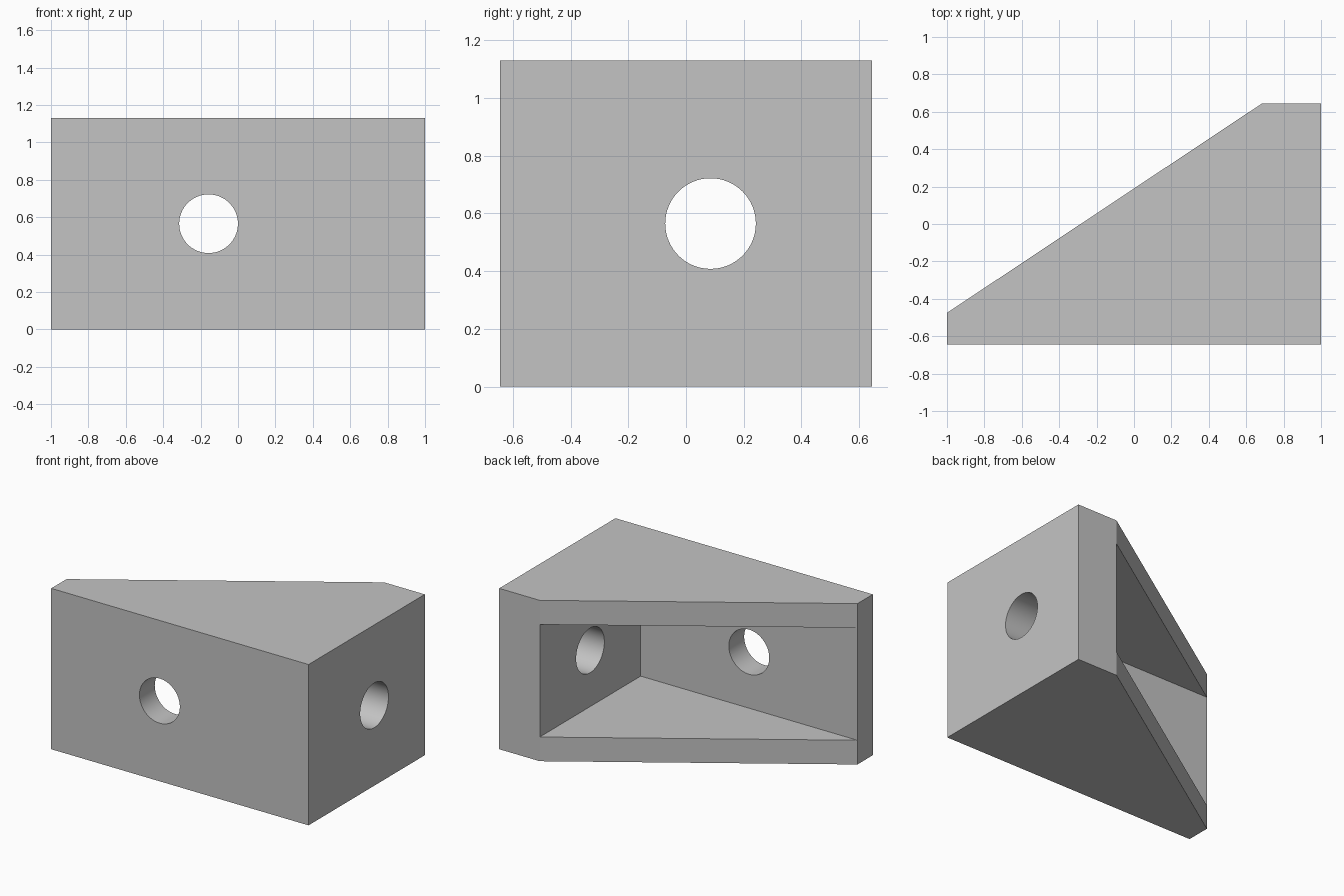
import bpy, bmesh, math
from mathutils import Matrix

if "Cube" in bpy.data.objects:
    bpy.data.objects.remove(bpy.data.objects["Cube"], do_unlink=True)

HEIGHT, WALL, RADIUS = 1.13, 0.17, 0.157
FRONT, BACK = -0.645, 0.645
INNER_X, INNER_Y = 0.685, FRONT + WALL

grey = bpy.data.materials.new("light grey")
grey.use_nodes = True
grey.diffuse_color = (0.55, 0.55, 0.55, 1)
grey.node_tree.nodes["Principled BSDF"].inputs["Base Color"].default_value = (0.55, 0.55, 0.55, 1)


def add_object(name, bm):
    bmesh.ops.recalc_face_normals(bm, faces=bm.faces)
    mesh = bpy.data.meshes.new(name)
    bm.to_mesh(mesh)
    bm.free()
    mesh.materials.append(grey)
    obj = bpy.data.objects.new(name, mesh)
    bpy.context.collection.objects.link(obj)
    return obj


def prism(name, outline, bottom, top):
    bm = bmesh.new()
    face = bm.faces.new([bm.verts.new((x, y, bottom)) for x, y in outline])
    moved = bmesh.ops.extrude_face_region(bm, geom=[face])["geom"]
    verts = [v for v in moved if isinstance(v, bmesh.types.BMVert)]
    bmesh.ops.translate(bm, verts=verts, vec=(0, 0, top - bottom))
    return add_object(name, bm)


def hole_cutter(name, centre, axis):
    bm = bmesh.new()
    place = Matrix.Translation(centre) @ Matrix.Rotation(math.pi / 2, 4, axis)
    bmesh.ops.create_cone(bm, cap_ends=True, segments=64, radius1=RADIUS,
                          radius2=RADIUS, depth=0.6, matrix=place)
    return add_object(name, bm)


# Solid corner bracket with a sloping back
bracket = prism("corner_bracket", [(-1, FRONT), (1, FRONT), (1, BACK),
                                   (INNER_X, BACK), (-1, INNER_Y)], 0, HEIGHT)

# Triangular pocket, carried out past the sloping back
pocket = prism("pocket_cutter", [(INNER_X, INNER_Y), (INNER_X, BACK + 0.5),
                                 (-1.5, BACK + 0.5), (-1.5, INNER_Y)],
               WALL, HEIGHT - WALL)

# Screw holes through the front wall and the side wall
front_hole = hole_cutter("front_hole_cutter",
                         ((INNER_X - 1) / 2, FRONT, HEIGHT / 2), 'X')
side_hole = hole_cutter("side_hole_cutter",
                        (0.85, (BACK + INNER_Y) / 2, HEIGHT / 2), 'Y')

for cutter in (pocket, front_hole, side_hole):
    cut = bracket.modifiers.new(cutter.name, 'BOOLEAN')
    cut.operation = 'DIFFERENCE'
    cut.solver = 'EXACT'
    cut.object = cutter

# Apply the cuts, then drop the cutters
bpy.context.view_layer.update()
evaluated = bracket.evaluated_get(bpy.context.evaluated_depsgraph_get())
finished = bpy.data.meshes.new_from_object(evaluated)
bracket.modifiers.clear()
bracket.data = finished
for cutter in (pocket, front_hole, side_hole):
    bpy.data.objects.remove(cutter, do_unlink=True)

# Smooth hole walls with sharp rims
bpy.ops.object.select_all(action='DESELECT')
bracket.select_set(True)
bpy.context.view_layer.objects.active = bracket
bpy.ops.object.shade_smooth_by_angle(angle=math.radians(20))
